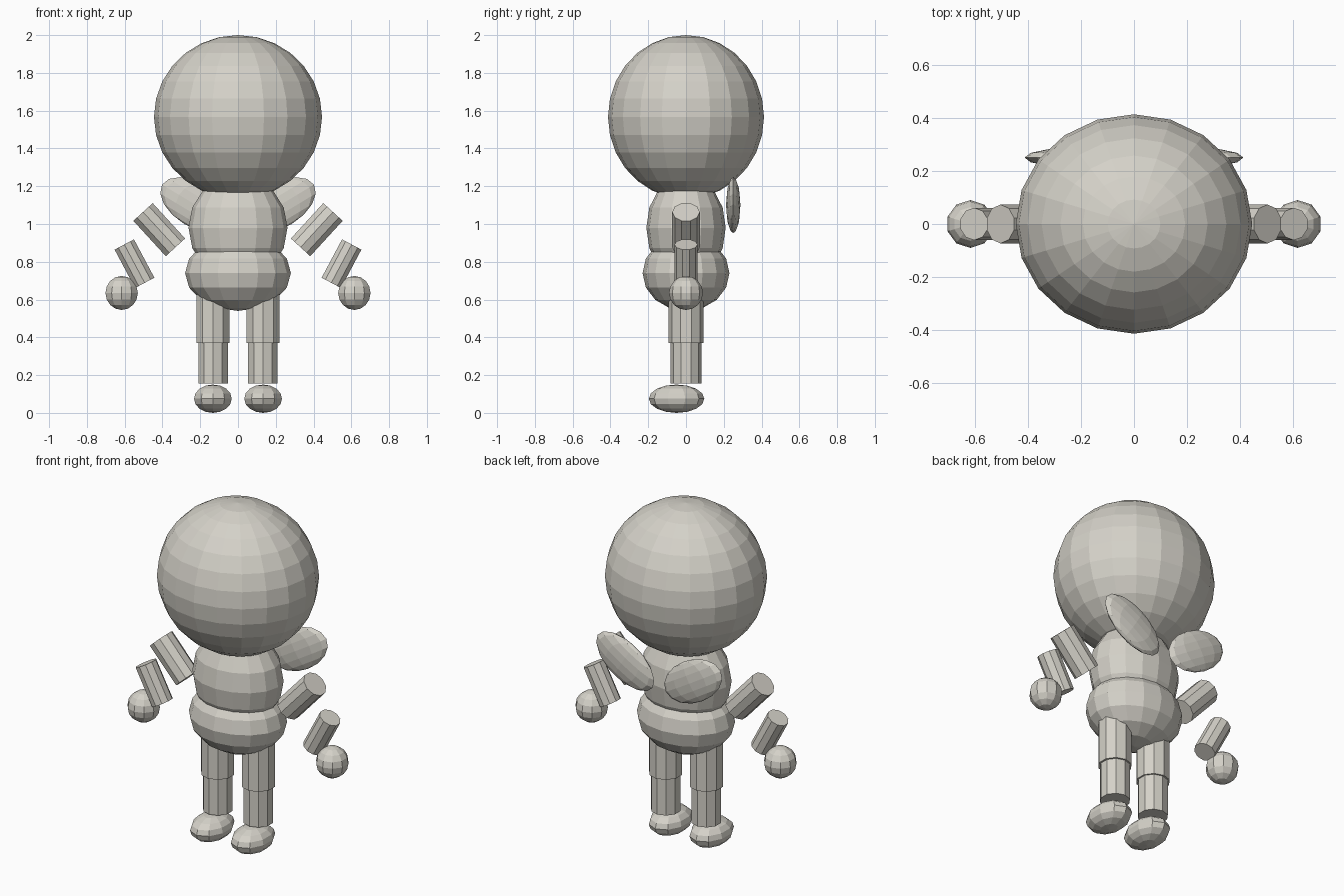
import bpy, math
from mathutils import Matrix, Vector

if "Cube" in bpy.data.objects:
    bpy.data.objects.remove(bpy.data.objects["Cube"])

clay = bpy.data.materials.new("warm_grey")
clay.diffuse_color = (0.66, 0.64, 0.58, 1)
clay.use_nodes = True
clay.node_tree.nodes["Principled BSDF"].inputs["Base Color"].default_value = clay.diffuse_color


def finish(name):
    ob = bpy.context.object
    ob.name = name
    ob.data.materials.append(clay)
    return ob


def ball(name, loc, radii, seg=10, rings=8, tilt=0.0):
    """Flat-shaded ellipsoid, tilted about the y axis."""
    bpy.ops.mesh.primitive_uv_sphere_add(segments=seg, ring_count=rings, radius=1)
    ob = finish(name)
    ob.data.transform(Matrix.Diagonal(Vector((*radii, 1))))
    ob.rotation_euler = (0, tilt, 0)
    ob.location = loc
    return ob


def tube(name, loc, radius, length, tilt=0.0):
    """Ten-sided limb segment, tilted about the y axis."""
    bpy.ops.mesh.primitive_cylinder_add(vertices=10, radius=radius, depth=length,
                                        location=loc, rotation=(0, tilt, 0))
    return finish(name)


# Head and body
ball("head", (0, 0, 1.567), (0.445, 0.413, 0.433), 20, 14)
ball("chest", (0, 0, 0.98), (0.262, 0.21, 0.28), 16, 8)
ball("hips", (0, 0, 0.74), (0.28, 0.23, 0.2), 16, 8)

for side, s in (("left", 1), ("right", -1)):
    # Legs and feet
    tube(side + "_upper_leg", (s * 0.133, 0, 0.5), 0.092, 0.26)
    tube(side + "_lower_leg", (s * 0.132, 0, 0.265), 0.082, 0.22)
    ball(side + "_foot", (s * 0.133, -0.05, 0.075), (0.105, 0.147, 0.075))
    # Floating arm segments and hands
    tube(side + "_upper_arm", (s * 0.417, 0, 0.97), 0.073, 0.254, s * math.radians(42.5))
    tube(side + "_lower_arm", (s * 0.548, 0, 0.79), 0.061, 0.23, s * math.radians(28))
    ball(side + "_hand", (s * 0.616, 0, 0.635), (0.09, 0.09, 0.09))
    # Flat wings on the back
    ball(side + "_wing", (s * 0.222, 0.25, 1.10), (0.21, 0.038, 0.118), 12, 8,
         -s * math.radians(31))
